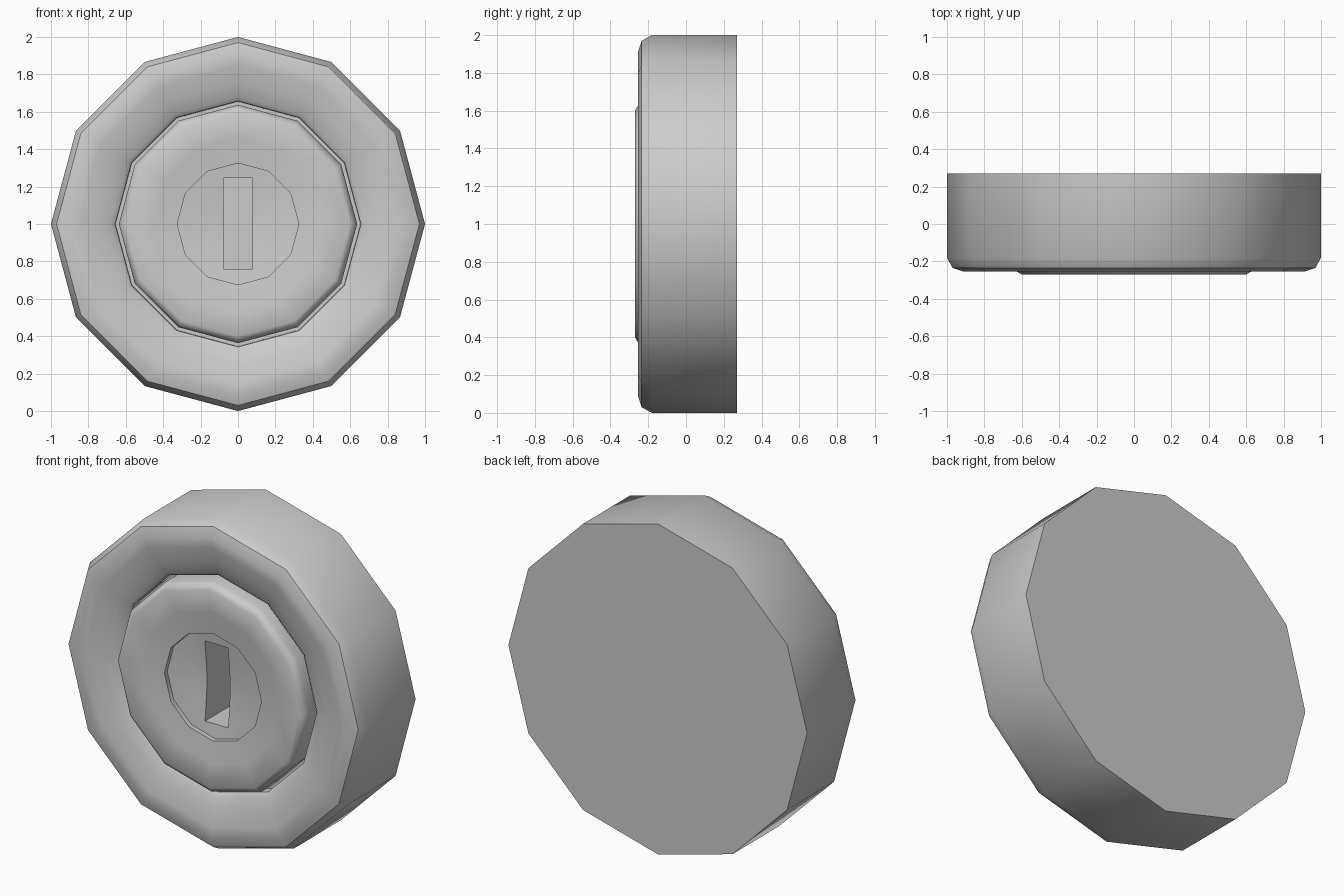
import bpy, bmesh, math

cube = bpy.data.objects.get("Cube")
if cube:
    bpy.data.objects.remove(cube, do_unlink=True)

SIDES = 12
CENTRE_Z = 1.0

metal = bpy.data.materials.new("light_grey_metal")
metal.use_nodes = True
GREY = (0.6, 0.6, 0.6, 1)
metal.diffuse_color = GREY
metal.node_tree.nodes["Principled BSDF"].inputs["Base Color"].default_value = GREY


def finish(name, bm):
    bmesh.ops.recalc_face_normals(bm, faces=bm.faces)
    mesh = bpy.data.meshes.new(name)
    bm.to_mesh(mesh)
    bm.free()
    mesh.materials.append(metal)
    obj = bpy.data.objects.new(name, mesh)
    bpy.context.collection.objects.link(obj)
    return obj


def activate(obj):
    bpy.ops.object.select_all(action='DESELECT')
    obj.select_set(True)
    bpy.context.view_layer.objects.active = obj


def turned(name, profile):
    """Spin (radius, y) points around the front-to-back axis, capping both ends."""
    bm = bmesh.new()
    rings = []
    for r, y in profile:
        ring = []
        for i in range(SIDES):
            a = math.tau * i / SIDES
            ring.append(bm.verts.new((r * math.cos(a), y, CENTRE_Z + r * math.sin(a))))
        rings.append(ring)
    for a, b in zip(rings, rings[1:]):
        for i in range(SIDES):
            j = (i + 1) % SIDES
            bm.faces.new((a[i], a[j], b[j], b[i]))
    bm.faces.new(rings[0])
    bm.faces.new(rings[-1])
    return finish(name, bm)


# Outer housing: flat back, rounded front rim sloping in to the bore
housing = turned("housing", [
    (1.0, 0.27), (1.0, -0.18), (0.97, -0.235), (0.91, -0.255), (0.85, -0.25),
    (0.76, -0.225), (0.68, -0.205), (0.657, -0.185), (0.655, -0.12), (0.655, 0.15)])

# Plug: flange forming the groove floor, bevelled edge, dished face, shallow recess
plug = turned("plug", [
    (0.655, 0.14), (0.655, -0.13), (0.637, -0.13), (0.637, -0.225), (0.625, -0.255),
    (0.60, -0.27), (0.46, -0.255), (0.325, -0.24), (0.325, -0.212), (0.02, -0.18)])

# Keyway cut into the plug
bm = bmesh.new()
bmesh.ops.create_cube(bm, size=1)
bmesh.ops.scale(bm, vec=(0.155, 0.5, 0.485), verts=bm.verts)
bmesh.ops.translate(bm, vec=(0, -0.2, CENTRE_Z + 0.003), verts=bm.verts)
cutter = finish("keyway_cutter", bm)
cutter.hide_render = True
cut = plug.modifiers.new("keyway", 'BOOLEAN')
cut.operation = 'DIFFERENCE'
cut.solver = 'EXACT'
cut.object = cutter
activate(plug)
bpy.ops.object.modifier_apply(modifier=cut.name)
bpy.data.objects.remove(cutter, do_unlink=True)

for obj in (housing, plug):
    activate(obj)
    bpy.ops.object.shade_smooth_by_angle(angle=math.radians(42))
